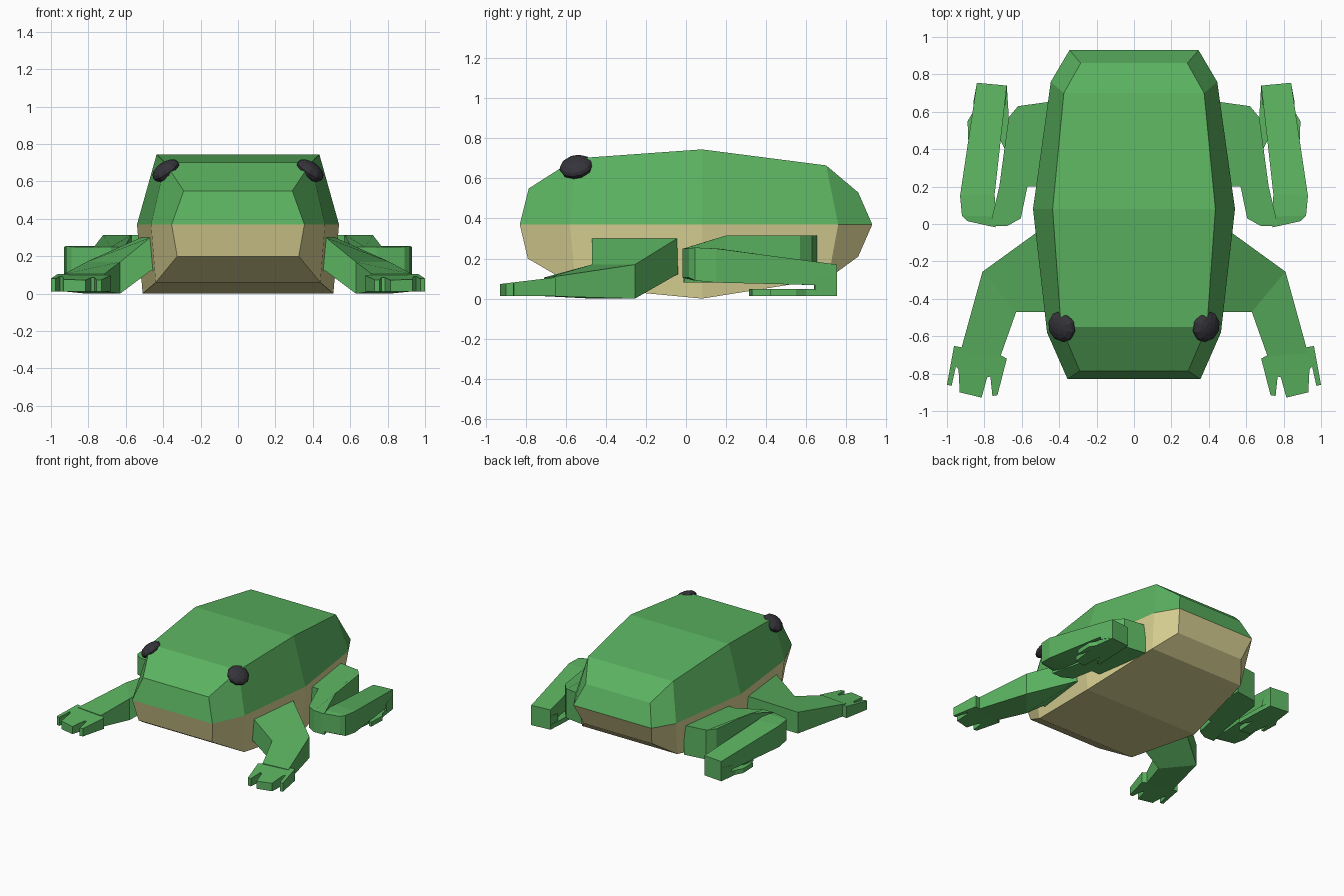
import bpy, bmesh
from mathutils import Vector

if "Cube" in bpy.data.objects:
    bpy.data.objects.remove(bpy.data.objects["Cube"])


def material(name, col):
    m = bpy.data.materials.new(name)
    m.diffuse_color = (*col, 1)
    m.use_nodes = True
    m.node_tree.nodes["Principled BSDF"].inputs["Base Color"].default_value = m.diffuse_color
    return m


GREEN = material("leaf green", (0.105, 0.45, 0.118))
CREAM = material("belly cream", (0.69, 0.63, 0.29))
DARK = material("eye charcoal", (0.036, 0.034, 0.043))


def finish(bm, name, mats, mirror=True):
    bmesh.ops.recalc_face_normals(bm, faces=bm.faces)
    me = bpy.data.meshes.new(name)
    bm.to_mesh(me)
    bm.free()
    ob = bpy.data.objects.new(name, me)
    bpy.context.collection.objects.link(ob)
    for m in mats:
        me.materials.append(m)
    if mirror:
        ob.modifiers.new("other side", 'MIRROR')
    return ob


def loft(rings):
    """Skin a list of equal-length rings and cap both ends."""
    bm = bmesh.new()
    vs = [[bm.verts.new(p) for p in r] for r in rings]
    n = len(vs[0])
    for a, b in zip(vs, vs[1:]):
        for i in range(n):
            j = (i + 1) % n
            bm.faces.new((a[i], a[j], b[j], b[i]))
    bm.faces.new(vs[0])
    bm.faces.new(vs[-1])
    return bm


def slab(outline, bottom, top):
    """Upright prism; bottom and top are heights as functions of y."""
    return loft([[(x, y, bottom(y)) for x, y in outline],
                 [(x, y, top(y)) for x, y in outline]])


def bar(sections):
    """Four-sided limb; a section is two (x, y) edges with low and high z."""
    return loft([[(*a, lo), (*b, lo), (*b, hi), (*a, hi)]
                 for a, b, lo, hi in sections])


# Body: rings as (top, waist, bottom) points, green above the waist
stations = [
    ((.29, -.785, .55), (.355, -.83, .37), (.325, -.79, .20)),
    ((.39, -.55, .70), (.465, -.58, .37), (.44, -.55, .06)),
    ((.435, .08, .745), (.54, .08, .37), (.51, .08, 0)),
    ((.375, .70, .665), (.445, .76, .37), (.42, .71, .10)),
    ((.285, .86, .53), (.345, .93, .37), (.30, .86, .21)),
]
rings = []
for st in stations:
    right = [Vector(p) for p in st]
    left = [Vector((-p[0], p[1], p[2])) for p in reversed(st)]
    rings.append(right + left)
bm = loft(rings)
# split the front and rear caps at the waist
bmesh.ops.bisect_plane(bm, geom=bm.verts[:] + bm.edges[:] + bm.faces[:],
                       plane_co=(0, 0, .37), plane_no=(0, 0, 1), dist=.001)
for f in bm.faces:
    f.material_index = 0 if f.calc_center_median().z > .37 else 1
finish(bm, "body", [GREEN, CREAM], mirror=False)

# Eyes: flattened balls tilted outward on the brow
bm = bmesh.new()
bmesh.ops.create_uvsphere(bm, u_segments=10, v_segments=8, radius=1)
turn = Vector((.55, -.2, .8)).to_track_quat('Z', 'Y')
for v in bm.verts:
    c = v.co
    v.co = turn @ Vector((c.x * .085, c.y * .083, c.z * .045)) + Vector((.385, -.548, .658))
finish(bm, "eyes", [DARK])

# Front legs
finish(bar([
    ((.45, -.02), (.42, -.47), .12, .31),
    ((.52, -.045), (.47, -.47), .12, .30),
    ((.81, -.255), (.63, -.47), .0, .17),
    ((.93, -.69), (.715, -.71), .012, .105),
]), "front_legs", [GREEN])

# Front feet with three digits
hand = [(.715, -.70), (.68, -.72), (.73, -.915), (.757, -.92), (.768, -.815),
        (.785, -.82), (.815, -.928), (.932, -.90), (.938, -.78), (.952, -.76),
        (.975, -.865), (1.0, -.86), (.962, -.652), (.918, -.66)]
finish(slab(hand, lambda y: .012, lambda y: .105 + (y + .66) * .12),
       "front_feet", [GREEN])

# Thighs
thigh = [(.44, .655), (.62, .63), (.67, .57), (.72, .2), (.77, -.01),
         (.68, -.012), (.605, .03), (.57, .2), (.44, .2)]
finish(slab(thigh, lambda y: .08, lambda y: .315 if y > .1 else .25),
       "thighs", [GREEN])

# Shanks, folded back along the thighs
finish(bar([
    ((.74, -.018), (.89, .015), .105, .25),
    ((.74, .04), (.92, .045), .09, .255),
    ((.745, .16), (.93, .15), .08, .25),
    ((.68, .74), (.84, .755), .065, .17),
]), "shanks", [GREEN])

# Heels
finish(bar([
    ((.685, .64), (.86, .645), .045, .1),
    ((.68, .74), (.84, .755), .015, .12),
]), "heels", [GREEN])

# Hind feet pointing forward under the shanks
foot = [(.68, .74), (.84, .755), (.86, .6), (.89, .55), (.885, .42), (.865, .42),
        (.85, .51), (.83, .33), (.74, .315), (.73, .48), (.69, .4), (.665, .4),
        (.67, .58)]
finish(slab(foot, lambda y: .012, lambda y: .048), "hind_feet", [GREEN])
